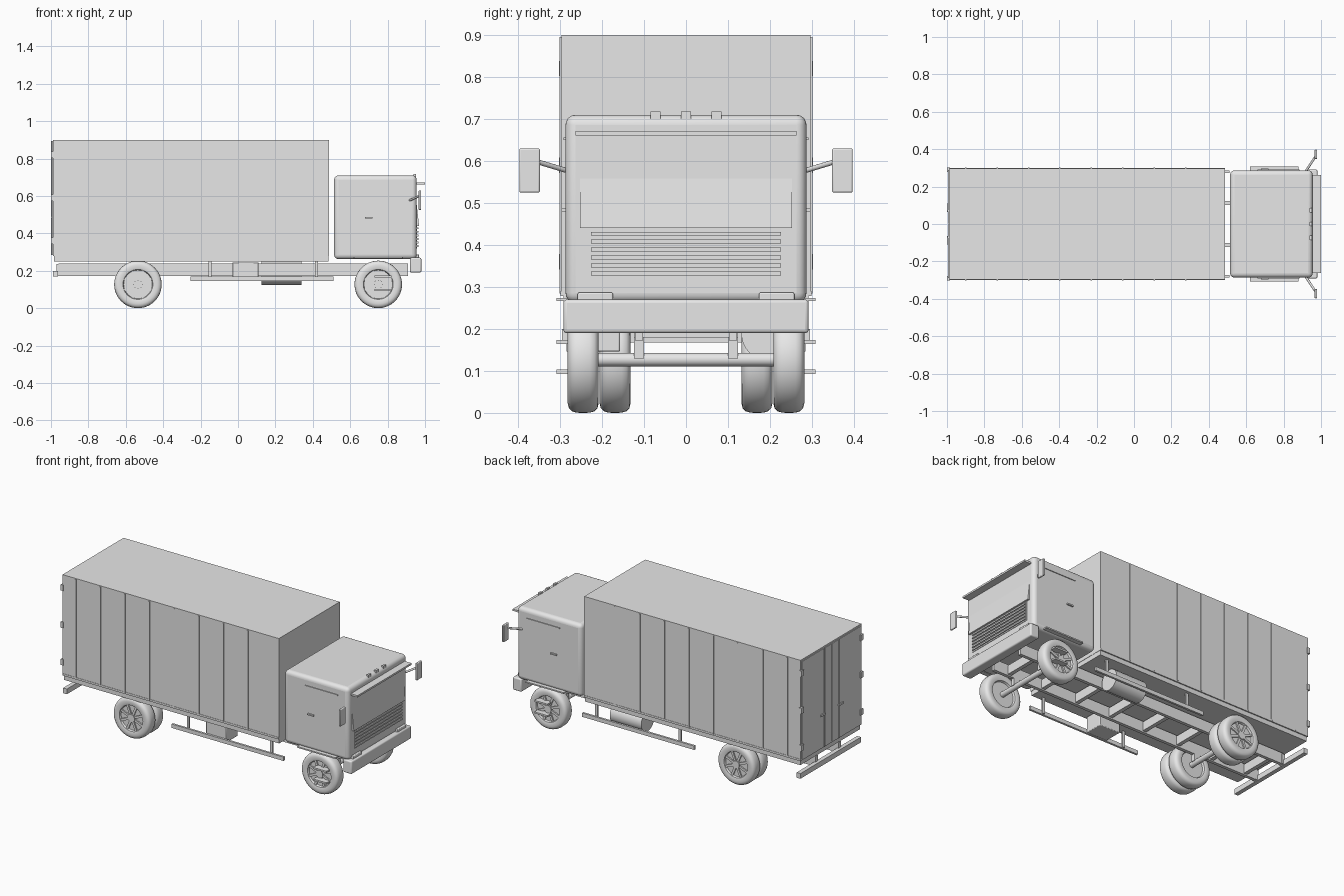
import bpy, bmesh, math
from mathutils import Vector

if "Cube" in bpy.data.objects:
    bpy.data.objects.remove(bpy.data.objects["Cube"])

grey = bpy.data.materials.new("plain_grey")
grey.diffuse_color = (0.8, 0.8, 0.8, 1)
grey.use_nodes = True
grey.node_tree.nodes["Principled BSDF"].inputs["Base Color"].default_value = grey.diffuse_color


def finish(name, bm, smooth=False, bevel=0, segments=3):
    bmesh.ops.recalc_face_normals(bm, faces=bm.faces)
    me = bpy.data.meshes.new(name)
    bm.to_mesh(me)
    bm.free()
    me.materials.append(grey)
    ob = bpy.data.objects.new(name, me)
    bpy.context.collection.objects.link(ob)
    if bevel:
        m = ob.modifiers.new("rounding", 'BEVEL')
        m.width, m.segments = bevel, segments
    if smooth or bevel:
        bpy.ops.object.select_all(action='DESELECT')
        bpy.context.view_layer.objects.active = ob
        ob.select_set(True)
        bpy.ops.object.shade_smooth_by_angle(angle=math.radians(40))
    return ob


def box(name, x, y, z, bevel=0, segments=3):
    """Box from (min, max) pairs on each axis."""
    bm = bmesh.new()
    bmesh.ops.create_cube(bm, size=1)
    for v in bm.verts:
        v.co = [r[0] if c < 0 else r[1] for c, r in zip(v.co, (x, y, z))]
    return finish(name, bm, bevel=bevel, segments=segments)


def sides(name, x, y, z, bevel=0):
    """The same box on both sides of the truck."""
    box(name + "_left", x, y, z, bevel)
    box(name + "_right", x, (-y[1], -y[0]), z, bevel)


def rod(name, a, b, r, n=24):
    a, b = Vector(a), Vector(b)
    bm = bmesh.new()
    bmesh.ops.create_cone(bm, cap_ends=True, segments=n, radius1=r, radius2=r, depth=(b - a).length)
    q = (b - a).to_track_quat('Z', 'Y')
    for v in bm.verts:
        v.co = q @ v.co + (a + b) / 2
    return finish(name, bm, smooth=True)


def prism(name, profile, y0, y1):
    """Extrude an (x, z) outline along y."""
    bm = bmesh.new()
    f = bm.faces.new([bm.verts.new((x, y0, z)) for x, z in profile])
    e = bmesh.ops.extrude_face_region(bm, geom=[f])
    for v in e['geom']:
        if isinstance(v, bmesh.types.BMVert):
            v.co.y = y1
    return finish(name, bm)


# wheels: lathed tyre and rim, raised hub and spokes
R = 0.127
TYRE = [(0.0, -0.022), (0.076, -0.022), (0.080, -0.034), (0.086, -0.036), (0.104, -0.037),
        (0.116, -0.034), (0.123, -0.027), (0.1265, -0.016), (R, 0),
        (0.1265, 0.016), (0.123, 0.027), (0.116, 0.034), (0.104, 0.037),
        (0.086, 0.036), (0.080, 0.034), (0.076, 0.022), (0.0, 0.022)]


def wheel(name, x, y, side):
    bm = bmesh.new()
    vs = [bm.verts.new((r, d, 0)) for r, d in TYRE]
    es = [bm.edges.new(p) for p in zip(vs, vs[1:])]
    bmesh.ops.spin(bm, geom=vs + es, cent=(0, 0, 0), axis=(0, 1, 0), angle=2 * math.pi, steps=48)
    bmesh.ops.remove_doubles(bm, verts=bm.verts, dist=1e-5)
    for k in range(8):
        a = k * math.pi / 4 + math.pi / 8
        g = bmesh.ops.create_cube(bm, size=1)['verts']
        for v in g:
            p, w = 0.048 + v.co.x * 0.062, v.co.z * 0.014
            v.co = (p * math.cos(a) - w * math.sin(a), side * 0.024 + v.co.y * 0.012,
                    p * math.sin(a) + w * math.cos(a))
    for v in bm.verts:
        v.co += Vector((x, y, R))
    finish(name, bm, smooth=True)
    rod(name + "_hub", (x, y, R), (x, y + side * 0.034, R), 0.024)


for s, tag in ((1, "left"), (-1, "right")):
    wheel("front_wheel_" + tag, 0.75, s * 0.245, s)
    wheel("rear_outer_wheel_" + tag, -0.535, s * 0.245, s)
    wheel("rear_inner_wheel_" + tag, -0.535, s * 0.169, s)
for x, tag in ((0.75, "front"), (-0.535, "rear")):
    rod(tag + "_axle", (x, -0.23, R), (x, 0.23, R), 0.016)

# chassis ladder
sides("frame_rail", (-0.96, 0.91), (0.102, 0.122), (0.172, 0.24))
for i in range(8):
    x = -0.88 + i * 0.24
    box("cross_member_%d" % i, (x - 0.012, x + 0.012), (-0.105, 0.105), (0.18, 0.235))
for x, tag in ((0.75, "front"), (-0.535, "rear")):
    sides(tag + "_axle_mount", (x - 0.02, x + 0.02), (0.10, 0.124), (0.13, 0.18))

# side guards, tank, battery box, rear underrun bar
sides("side_guard", (-0.255, 0.51), (0.272, 0.285), (0.146, 0.17))
for x in (-0.15, 0.42):
    sides("guard_bracket", (x - 0.008, x + 0.008), (0.265, 0.274), (0.15, 0.255))
rod("fuel_tank", (0.125, 0.195, 0.188), (0.34, 0.195, 0.188), 0.063, 32)
box("battery_box", (-0.03, 0.11), (-0.27, -0.157), (0.146, 0.245), 0.004, 2)
box("rear_bar", (-0.988, -0.962), (-0.295, 0.295), (0.168, 0.2))
sides("rear_bar_bracket", (-0.97, -0.95), (0.10, 0.124), (0.172, 0.235))

# cargo body with floor sill, ribs and corner trims
box("cargo_floor", (-0.985, 0.485), (-0.292, 0.292), (0.25, 0.28))
box("cargo_box", (-0.99, 0.487), (-0.297, 0.297), (0.278, 0.9))
for i in range(8):
    x = -0.90 + i * 0.168
    sides("cargo_rib_%d" % i, (x - 0.004, x + 0.004), (0.295, 0.301), (0.285, 0.895))
sides("lower_trim", (-0.99, 0.487), (0.295, 0.299), (0.278, 0.29))

# rear doors, locking rods and hinges
sides("rear_door", (-0.994, -0.988), (0.002, 0.288), (0.288, 0.89))
for s, tag in ((1, "left"), (-1, "right")):
    rod("lock_rod_" + tag, (-0.995, s * 0.07, 0.285), (-0.995, s * 0.07, 0.893), 0.004, 10)
sides("lock_handle", (-1.0, -0.99), (0.065, 0.11), (0.48, 0.492))
for i, z in enumerate((0.36, 0.59, 0.82)):
    sides("door_hinge_%d" % i, (-1.0, -0.984), (0.278, 0.302), (z - 0.018, z + 0.018))

# cab
box("cab", (0.514, 0.955), (-0.287, 0.287), (0.262, 0.71), 0.024, 5)
box("bumper", (0.92, 0.98), (-0.292, 0.292), (0.19, 0.27), 0.008)
prism("windshield", [(0.945, 0.44), (0.968, 0.44), (0.953, 0.577), (0.945, 0.577)], -0.252, 0.252)
box("grille_panel", (0.95, 0.958), (-0.228, 0.228), (0.32, 0.44))
for i in range(6):
    z = 0.332 + i * 0.019
    box("grille_slat_%d" % i, (0.955, 0.965), (-0.226, 0.226), (z - 0.0045, z + 0.0045))
sides("headlight", (0.945, 0.968), (0.174, 0.258), (0.225, 0.287), 0.004)
box("sun_visor", (0.945, 1.0), (-0.263, 0.263), (0.661, 0.672))
for i in (-1, 0, 1):
    y = i * 0.073
    box("roof_marker_%d" % (i + 2), (0.938, 0.951), (y - 0.012, y + 0.012), (0.69, 0.718))

# cab side details
sides("drip_rail", (0.66, 0.885), (0.284, 0.292), (0.65, 0.656))
sides("door_handle", (0.68, 0.72), (0.284, 0.297), (0.48, 0.488))
sides("side_sill", (0.62, 0.88), (0.28, 0.308), (0.266, 0.274))
for i, z in enumerate((0.098, 0.169)):
    sides("cab_step_%d" % i, (0.73, 0.82), (0.265, 0.308), (z - 0.005, z + 0.005))

# mirrors
sides("mirror", (0.966, 0.979), (0.348, 0.397), (0.525, 0.63), 0.004)
for s, tag in ((1, "left"), (-1, "right")):
    rod("mirror_arm_" + tag, (0.917, s * 0.28, 0.576), (0.97, s * 0.36, 0.6), 0.006, 12)
